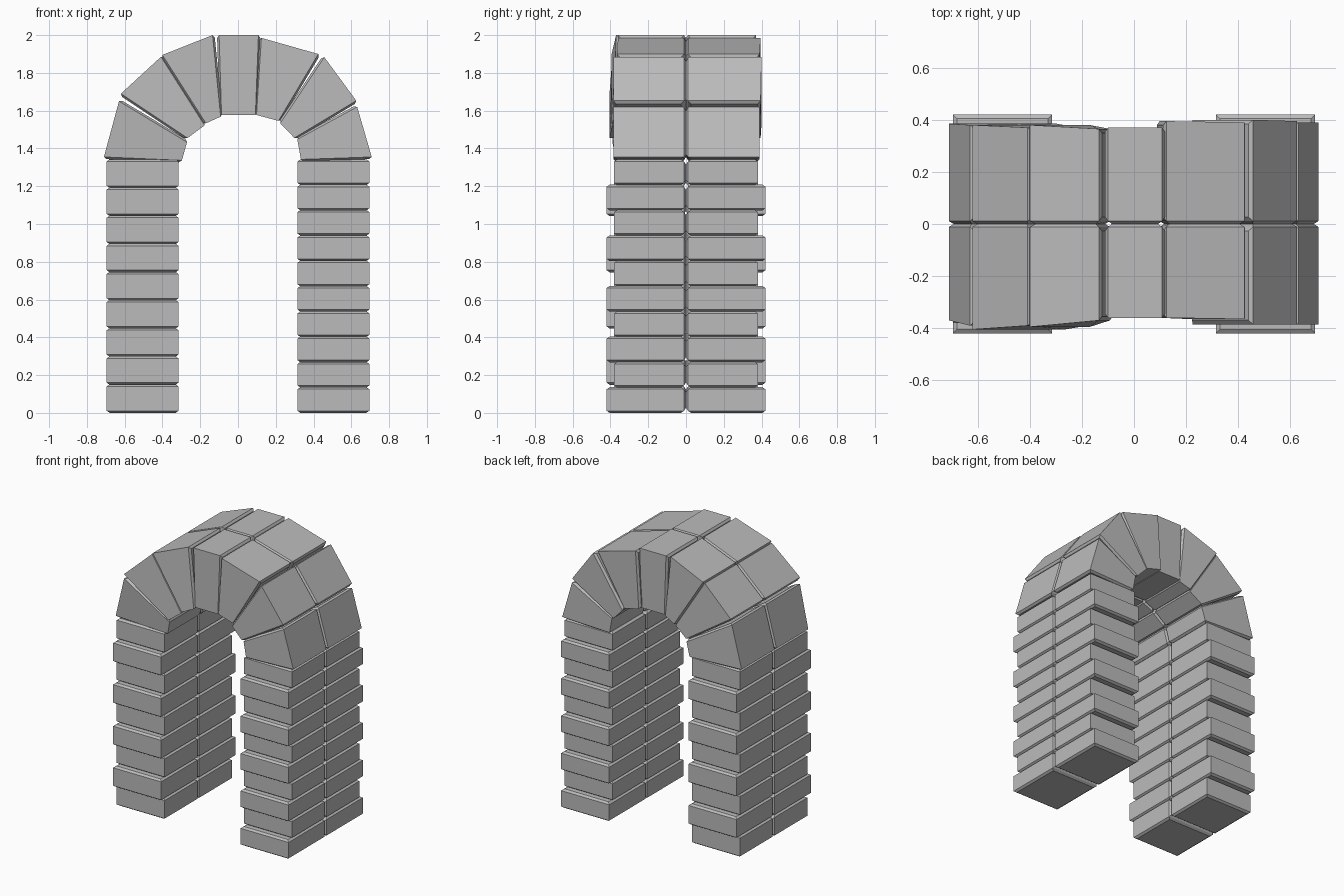
import bpy, bmesh
from mathutils import Vector

cube = bpy.data.objects.get("Cube")
if cube:
    bpy.data.objects.remove(cube, do_unlink=True)

stone = bpy.data.materials.new("grey stone")
stone.use_nodes = True
grey = (0.5, 0.5, 0.5, 1)
stone.diffuse_color = grey
stone.node_tree.nodes["Principled BSDF"].inputs["Base Color"].default_value = grey

GAP = 0.011     # half the mortar joint
INSET = 0.022   # how far each joint cap is drawn in


def block(name, outline, y_outer, side):
    """Prism with sharp outer faces and raised, tapered caps on its joints.
    The outline runs outer, outer, inner, inner; its ends 1-2 and 3-0 are joints."""
    bm = bmesh.new()
    inner = [bm.verts.new((x, side * GAP, z)) for x, z in outline]
    outer = [bm.verts.new((x, y, z)) for (x, z), y in zip(outline, y_outer)]
    joints = [bm.faces.new(inner)]
    bm.faces.new(outer[::-1])
    for i in range(4):
        j = (i + 1) % 4
        face = bm.faces.new((inner[i], outer[i], outer[j], inner[j]))
        if i % 2:
            joints.append(face)
    bmesh.ops.recalc_face_normals(bm, faces=bm.faces)
    bmesh.ops.inset_individual(bm, faces=joints, thickness=INSET, depth=GAP)
    bmesh.ops.recalc_face_normals(bm, faces=bm.faces)
    mesh = bpy.data.meshes.new(name)
    bm.to_mesh(mesh)
    bm.free()
    mesh.materials.append(stone)
    bpy.context.collection.objects.link(bpy.data.objects.new(name, mesh))


# Pillars: courses alternate between deep and shallow blocks
def pillar(name, sx, rows, first_deep):
    step = 1.34 / rows
    for r in range(rows):
        deep = (r % 2 == 0) == first_deep
        depth = 0.42 if deep else 0.38
        low, high = r * step + GAP, (r + 1) * step - GAP * 0.8
        outline = [(sx * 0.695, low), (sx * 0.695, high),
                   (sx * 0.315, high), (sx * 0.315, low)]
        for side, half in ((-1, "front"), (1, "back")):
            block(f"{name}_{half}_block_{r + 1}", outline, [side * depth] * 4, side)


pillar("left_pillar", 1, 10, True)
pillar("right_pillar", -1, 9, False)

# Arch: hand-cut wedge stones, with front and back depth at each end
wedges = [
    ([(-.71, 1.355), (-.63, 1.65), (-.27, 1.433), (-.297, 1.337)], (.37, .39), (.385, .38)),
    ([(-.62, 1.69), (-.408, 1.885), (-.177, 1.522), (-.267, 1.455)], (.405, .39), (.38, .37)),
    ([(-.40, 1.895), (-.135, 2.0), (-.092, 1.568), (-.17, 1.533)], (.395, .37), (.38, .365)),
    ([(-.10, 2.0), (.108, 2.0), (.092, 1.577), (-.087, 1.577)], (.36, .36), (.37, .37)),
    ([(.124, 1.985), (.425, 1.90), (.214, 1.546), (.098, 1.577)], (.36, .365), (.395, .39)),
    ([(.457, 1.883), (.626, 1.653), (.298, 1.456), (.224, 1.533)], (.385, .385), (.40, .395)),
    ([(.631, 1.62), (.708, 1.355), (.333, 1.342), (.314, 1.448)], (.385, .385), (.39, .39)),
]
for i, (outline, front, back) in enumerate(wedges):
    for side, half, (a, b) in ((-1, "front", front), (1, "back", back)):
        block(f"arch_{half}_wedge_{i + 1}", outline,
              [side * a, side * b, side * b, side * a], side)
